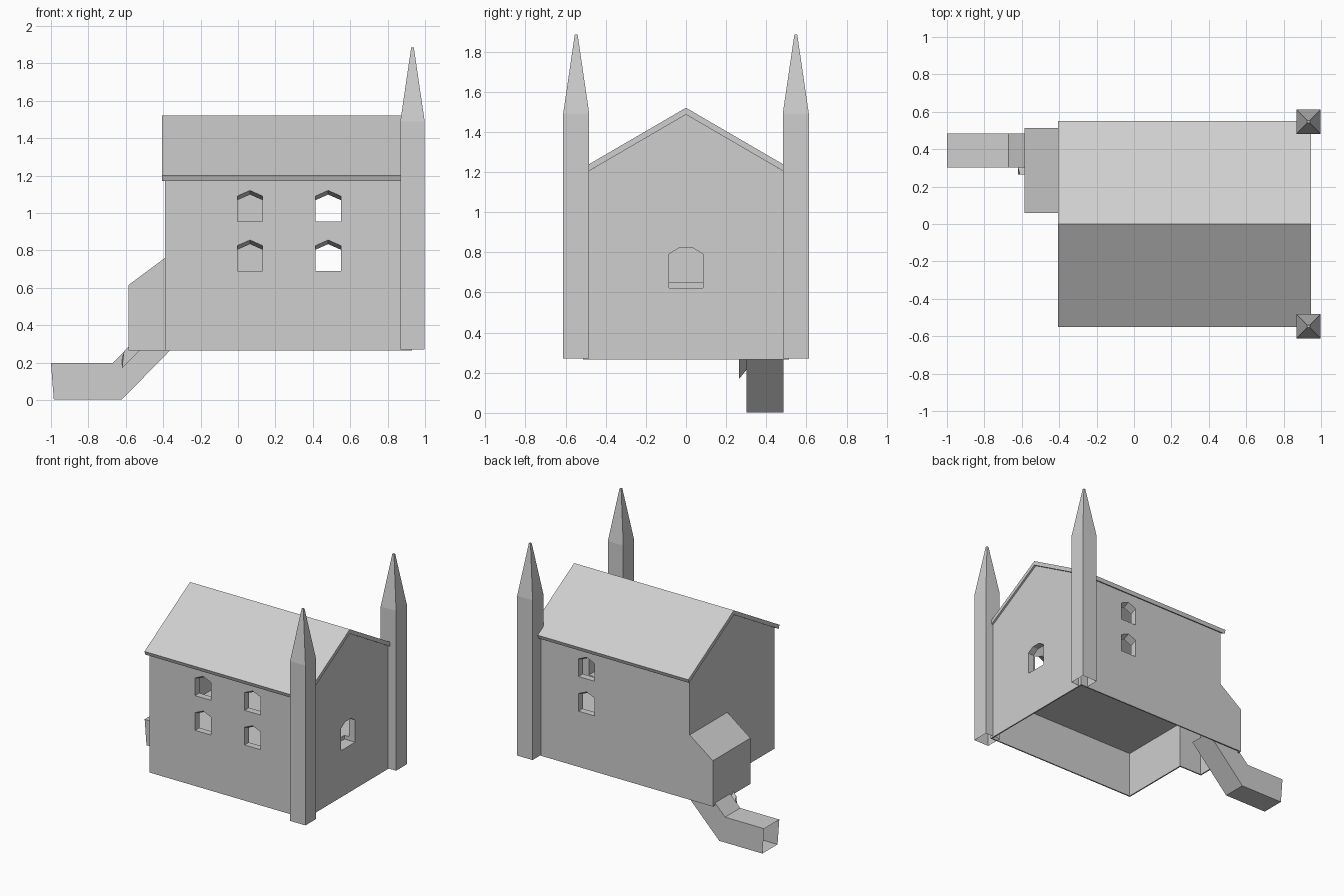
import bpy, bmesh

if "Cube" in bpy.data.objects:
    bpy.data.objects.remove(bpy.data.objects["Cube"])

stone = bpy.data.materials.new("light grey")
stone.diffuse_color = (0.62, 0.62, 0.62, 1)
stone.use_nodes = True
stone.node_tree.nodes["Principled BSDF"].inputs["Base Color"].default_value = stone.diffuse_color


def loft(name, loops, caps=(True, True)):
    """Skin equal-sized loops of 3D points, with optional end caps."""
    bm = bmesh.new()
    rows = [[bm.verts.new(p) for p in loop] for loop in loops]
    n = len(rows[0])
    for a, b in zip(rows, rows[1:]):
        for i in range(n):
            j = (i + 1) % n
            bm.faces.new((a[i], a[j], b[j], b[i]))
    if caps[0]:
        bm.faces.new(rows[0][::-1])
    if caps[1]:
        bm.faces.new(rows[-1])
    bmesh.ops.recalc_face_normals(bm, faces=bm.faces)
    me = bpy.data.meshes.new(name)
    bm.to_mesh(me)
    bm.free()
    me.materials.append(stone)
    ob = bpy.data.objects.new(name, me)
    bpy.context.collection.objects.link(ob)
    return ob


def along_x(name, yz, x0, x1):
    return loft(name, [[(x, y, z) for y, z in yz] for x in (x0, x1)])


def along_y(name, xz, y0, y1, xz2=None):
    return loft(name, [[(x, y0, z) for x, z in xz],
                       [(x, y1, z) for x, z in (xz2 or xz)]])


def rect(a, b, c, d):
    return [(a, c), (b, c), (b, d), (a, d)]


def cut(ob, cutter, keep=False):
    cutter.hide_render = True
    mod = ob.modifiers.new("cut", "BOOLEAN")
    mod.operation = "DIFFERENCE"
    mod.solver = "EXACT"
    mod.object = cutter
    bpy.context.view_layer.objects.active = ob
    bpy.ops.object.modifier_apply(modifier=mod.name)
    if not keep:
        bpy.data.objects.remove(cutter)


# Main house walls: gabled block
W, BASE = 0.512, 0.265
house = along_x("house_walls", [(-W, BASE), (W, BASE), (W, 1.188), (0, 1.487), (-W, 1.188)],
                -0.39, 0.93)

# Upper room, and the open underside below the floor
cut(house, along_x("upper_room", [(-0.46, 0.65), (0.46, 0.65), (0.46, 1.25), (0, 1.52),
                                  (-0.46, 1.25)], -0.34, 0.88))
cut(house, along_x("under_room", rect(-W + 0.01, W - 0.01, 0.2, 0.62), -0.38, 0.92))


# Pointed windows with a sloping head: two columns in front, one behind
def window_shape(cx, sill, drop):
    h = 0.068
    return [(cx - h, sill), (cx + h, sill), (cx + h, sill + 0.14 - drop),
            (cx, sill + 0.17 - drop), (cx - h, sill + 0.14 - drop)]


for side, columns in ((-1, (0.064, 0.482)), (1, (0.482,))):
    for cx in columns:
        for sill in (0.69, 0.955):
            cut(house, along_y("window_cutter", window_shape(cx, sill, -0.003), side * 0.53,
                               side * 0.44, window_shape(cx, sill, 0.035)))

# Arched opening in the right gable
cut(house, along_x("door_cutter", [(-0.085, 0.621), (0.085, 0.621), (0.085, 0.79),
                                   (0.035, 0.822), (-0.035, 0.822), (-0.085, 0.79)], 0.84, 0.96))

# Lean-to on the left, open below and into the house
lean_to = along_y("lean_to", [(-0.585, BASE), (-0.39, BASE), (-0.39, 0.76), (-0.585, 0.615)],
                  0.058, W)
hollow = along_y("lean_to_hollow", [(-0.575, 0.2), (-0.34, 0.2), (-0.34, 0.615), (-0.575, 0.6)],
                 0.068, W - 0.01)
cut(lean_to, hollow, keep=True)
cut(house, hollow)

# Gabled roof slab
along_x("roof", [(-0.55, 1.2), (0, 1.52), (0.55, 1.2), (0.54, 1.172), (0, 1.486),
                 (-0.54, 1.172)], -0.405, 0.945)

# Two corner towers with pointed spires, open at the bottom
for name, s in (("front_tower", -1), ("back_tower", 1)):
    loft(name, [[(0.933 + i * r, s * 0.547 + j * r, z)
                 for i, j in ((-1, -1), (1, -1), (1, 1), (-1, 1))]
                for r, z in ((0.065, 0.27), (0.065, 1.49), (0.007, 1.885))], (False, True))

# Square bent chute, open at both ends: (top x, top z, bottom x, bottom z)
loft("chute", [[(tx, 0.302, tz), (tx, 0.485, tz), (bx, 0.485, bz), (bx, 0.302, bz)]
               for tx, tz, bx, bz in ((-1, 0.197, -0.985, 0.003), (-0.67, 0.197, -0.62, 0.003),
                                      (-0.44, 0.43, -0.30, 0.33))], (False, False))

# Small slanted rail beside the chute
loft("chute_rail", [[(x, 0.265, z), (x, 0.302, z + 0.045), (x + 0.01, 0.265, z + 0.09)]
                    for x, z in ((-0.62, 0.17), (-0.51, 0.28))])
